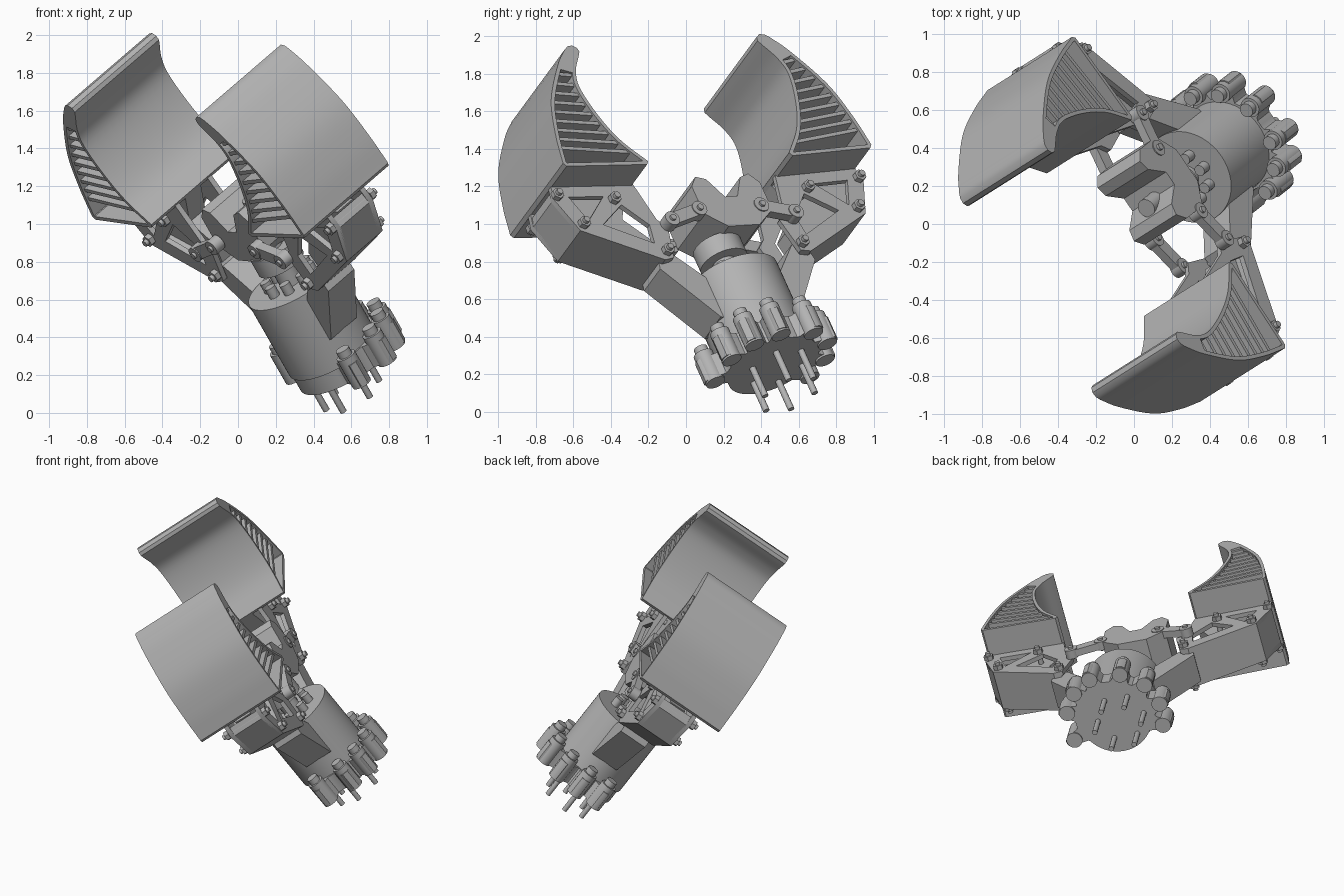
import bpy, bmesh, math
from mathutils import Matrix, Vector

if "Cube" in bpy.data.objects:
    bpy.data.objects.remove(bpy.data.objects["Cube"], do_unlink=True)

# Tilted gripper frame: local x = jaw opening, y = tool axis, z = jaw width
OPEN = Vector((-.563, .824, .05)).normalized()
AXIS = Vector((-.462, -.365, .806))
AXIS = (AXIS - OPEN * AXIS.dot(OPEN)).normalized()
WIDE = OPEN.cross(AXIS)
FRAME = Matrix((OPEN, AXIS, WIDE)).transposed().to_4x4()
FRAME.translation = (.444, .367, .42)

grey = bpy.data.materials.new("plain grey")
grey.use_nodes = True
grey.diffuse_color = (.45, .45, .45, 1)
grey.node_tree.nodes["Principled BSDF"].inputs["Base Color"].default_value = (.45, .45, .45, 1)


def finish(name, bm, angle=35):
    """Clean up a bmesh, place it in the tilted frame and link it."""
    bmesh.ops.remove_doubles(bm, verts=bm.verts, dist=.0005)
    bmesh.ops.transform(bm, matrix=FRAME, verts=bm.verts)
    bmesh.ops.recalc_face_normals(bm, faces=bm.faces)
    me = bpy.data.meshes.new(name)
    bm.to_mesh(me)
    bm.free()
    me.shade_smooth()
    me.set_sharp_from_angle(angle=math.radians(angle))
    me.materials.append(grey)
    ob = bpy.data.objects.new(name, me)
    bpy.context.collection.objects.link(ob)


def prism(name, loops, w0, w1, side=1, shift=0, turn=Matrix()):
    """Extrude a filled profile (further loops are holes) across the width."""
    cu = bpy.data.curves.new(name, "CURVE")
    cu.dimensions, cu.fill_mode = "2D", "BOTH"
    cu.extrude = (w1 - w0) / 2
    for pts in loops:
        sp = cu.splines.new("POLY")
        sp.points.add(len(pts) - 1)
        for p, (b, a) in zip(sp.points, pts):
            p.co = (b * side + shift, a, 0, 1)
        sp.use_cyclic_u = True
    tmp = bpy.data.objects.new(name, cu)
    me = bpy.data.meshes.new_from_object(tmp)
    bm = bmesh.new()
    bm.from_mesh(me)
    bpy.data.objects.remove(tmp)
    bpy.data.curves.remove(cu)
    bpy.data.meshes.remove(me)
    bmesh.ops.translate(bm, vec=(0, 0, (w0 + w1) / 2), verts=bm.verts)
    bmesh.ops.transform(bm, matrix=turn, verts=bm.verts)
    finish(name, bm)


def rod(name, start, end, r, sides=24):
    """Cylinder between two local points (open, axis, width)."""
    start, end = Vector(start), Vector(end)
    d = end - start
    m = Matrix.Translation((start + end) / 2) @ d.to_track_quat("Z", "Y").to_matrix().to_4x4()
    bm = bmesh.new()
    bmesh.ops.create_cone(bm, cap_ends=True, segments=sides, radius1=r, radius2=r,
                          depth=d.length, matrix=m)
    finish(name, bm)


def spline(pts, n=5):
    """Smooth curve through the points."""
    pts = [Vector(p) for p in pts]
    ext = [2 * pts[0] - pts[1]] + pts + [2 * pts[-1] - pts[-2]]
    out = []
    for p, q, r, s in zip(ext, ext[1:], ext[2:], ext[3:]):
        for i in range(n):
            t = i / n
            out.append(q + (r - p) * t / 2 + (2 * p - 5 * q + 4 * r - s) * t * t / 2
                       + (3 * q - p - 3 * r + s) * t ** 3 / 2)
    return out + [pts[-1]]


def inset(pts, d):
    """Move each edge of a closed counter-clockwise loop inwards."""
    out = []
    for i, q in enumerate(pts):
        u = (q - pts[i - 1]).normalized()
        v = (pts[(i + 1) % len(pts)] - q).normalized()
        n = Vector((-u.y - v.y, u.x + v.x))
        out.append(q + n * (d / max(.3, 1 + u.dot(v))))
    return out


def across(side_pts, a):
    """Opening coordinate of a jaw side at a given axial height."""
    for p, q in zip(side_pts, side_pts[1:]):
        if min(p.y, q.y) <= a <= max(p.y, q.y):
            return p.x + (q.x - p.x) * (a - p.y) / (q.y - p.y)
    return side_pts[0].x


# Jaw outline: convex back, hooked tip, concave grip
back = spline([(.995, .94), (.96, 1.13), (.89, 1.35), (.75, 1.57), (.66, 1.67)])
grip = spline([(.59, 1.625), (.65, 1.53), (.675, 1.42), (.64, 1.24), (.57, 1.07), (.455, .92)])
tip = [Vector(p) for p in ((.635, 1.688), (.605, 1.692), (.58, 1.675), (.575, 1.65))]
foot = [Vector((.47, .9)), Vector((.98, .92))]
jaw = back + tip + grip + foot
pocket = inset([p for p in back if p.y < 1.58] + [p for p in grip if p.y < 1.54] + foot, .022)

# Finger side plate with two lightening holes
plate = [(.46, .91), (.98, .93), (1.0, .84), (.92, .63), (.47, .41), (.41, .42), (.36, .62), (.41, .67)]
holes = [[(.68, .84), (.9, .85), (.84, .69)], [(.47, .64), (.59, .78), (.76, .66), (.49, .52)]]
plate_web = [(.98, .9), (1.0, .84), (.92, .63), (.47, .41), (.42, .42), (.45, .47), (.88, .67), (.94, .84)]
HEAD, BASE = .075, .005     # opening offsets of crosshead and housing

for s, tag in ((1, "left"), (-1, "right")):
    prism(tag + "_jaw_shell", [jaw, pocket], -.322, .33, s)
    prism(tag + "_jaw_web", [jaw], -.02, .02, s)
    for i in range(9):
        a = .985 + i * .064
        bi = max(across(grip, a), across(grip, a + .022)) + .006
        rise = (across(back, a) - bi) * .12
        bo = across(back, a + rise + .024) - .01
        prism(f"{tag}_jaw_slat_{i}", [[(bi, a), (bo, a + rise), (bo, a + rise + .022), (bi, a + .022)]],
              -.31, .318, s)
    # Finger carrier and its bolts
    for w in (-.14, .11):
        prism(tag + "_finger_plate", [plate] + holes, w, w + .03, s)
    prism(tag + "_finger_outer_wall", [plate_web], -.12, .12, s)
    prism(tag + "_finger_core", [[(.47, .9), (.96, .9), (.89, .67), (.47, .46), (.44, .6), (.56, .74)]],
          -.06, .06, s)
    for b, a in ((.975, .86), (.885, .67), (.625, .815), (.435, .465)):
        rod(tag + "_finger_bolt", (b * s, a, -.19), (b * s, a, .19), .018, 12)
        for w in (-1, 1):
            rod(tag + "_finger_nut", (b * s, a, w * .14), (b * s, a, w * .17), .034, 6)
    # Links between crosshead and finger
    inner, outer = Vector((.2 * s + .04, .685)), Vector((.4 * s + .04, .63))
    u = (outer - inner).normalized()
    n = Vector((-u.y, u.x)) * .036
    for w in (-.19, .15):
        prism(tag + "_link", [[inner + n, outer + n, outer - n, inner - n]], w, w + .05)
        for p in (inner, outer):
            rod(tag + "_link_eye", (*p, w - .006), (*p, w + .056), .044)
            rod(tag + "_link_pin", (*p, w - .02), (*p, w + .07), .018, 12)
    # Support post from housing to finger pivot
    prism(tag + "_support_post", [[(.16, .03), (.255, .05), (.5, .38), (.48, .48), (.4, .49), (.16, .22)]],
          -.1, .1, s, BASE)

# Crosshead with raised shoulders, screw and drive rod
half = [(.04, .75), (.11, .87), (.17, .89), (.22, .83), (.22, .65), (.1, .56)]
prism("crosshead", [half + [(-b, a) for b, a in reversed(half)]], -.125, .2, 1, HEAD)
rod("crosshead_screw", (HEAD - .06, .7, .04), (HEAD - .06, .86, .04), .05)
rod("drive_rod", (BASE, .2, 0), (BASE, .62, 0), .065)
rod("drive_collar", (BASE, .46, 0), (BASE, .57, 0), .135, 32)

# Round housing with a ring of screws on top
rod("housing", (BASE, -.12, 0), (BASE, .34, 0), .258, 48)
for i in range(8):
    t = i * math.tau / 8
    b, w = BASE + .13 * math.sin(t), .13 * math.cos(t)
    rod("housing_screw", (b, .33, w), (b, .4, w), .03, 12)

# Lobed base flange: scalloped on the front, plain round at the back
LOBES = (-108, -72, -45, -18, 20, 52, 82, 110)
flange = []
for d in range(-180, 180, 3):
    t = math.radians(d)
    bump = max(math.exp(-((d - lobe) / 9) ** 4) for lobe in LOBES)
    r = (.27 if abs(d) < 112 else .245) + .115 * bump
    flange.append((r * math.sin(t), -r * math.cos(t)))
# The flange profile lies flat across the tool axis
LAY_FLAT = Matrix.Rotation(math.radians(-90), 4, "X")
prism("base_flange", [flange], -.225, -.09, 1, BASE, LAY_FLAT)
for lobe in LOBES:
    t = math.radians(lobe)
    b, w = BASE + .325 * math.sin(t), .325 * math.cos(t)
    rod("flange_boss", (b, -.235, w), (b, -.05, w), .054)
    rod("flange_boss_screw", (b, -.05, w), (b, -.01, w), .038, 16)
for i in range(6):
    t = (i + .5) * math.tau / 6
    b, w = BASE + .04 + .16 * math.sin(t), .16 * math.cos(t)
    rod("contact_pin", (b, -.2, w), (b, -.41, w), .018, 12)
